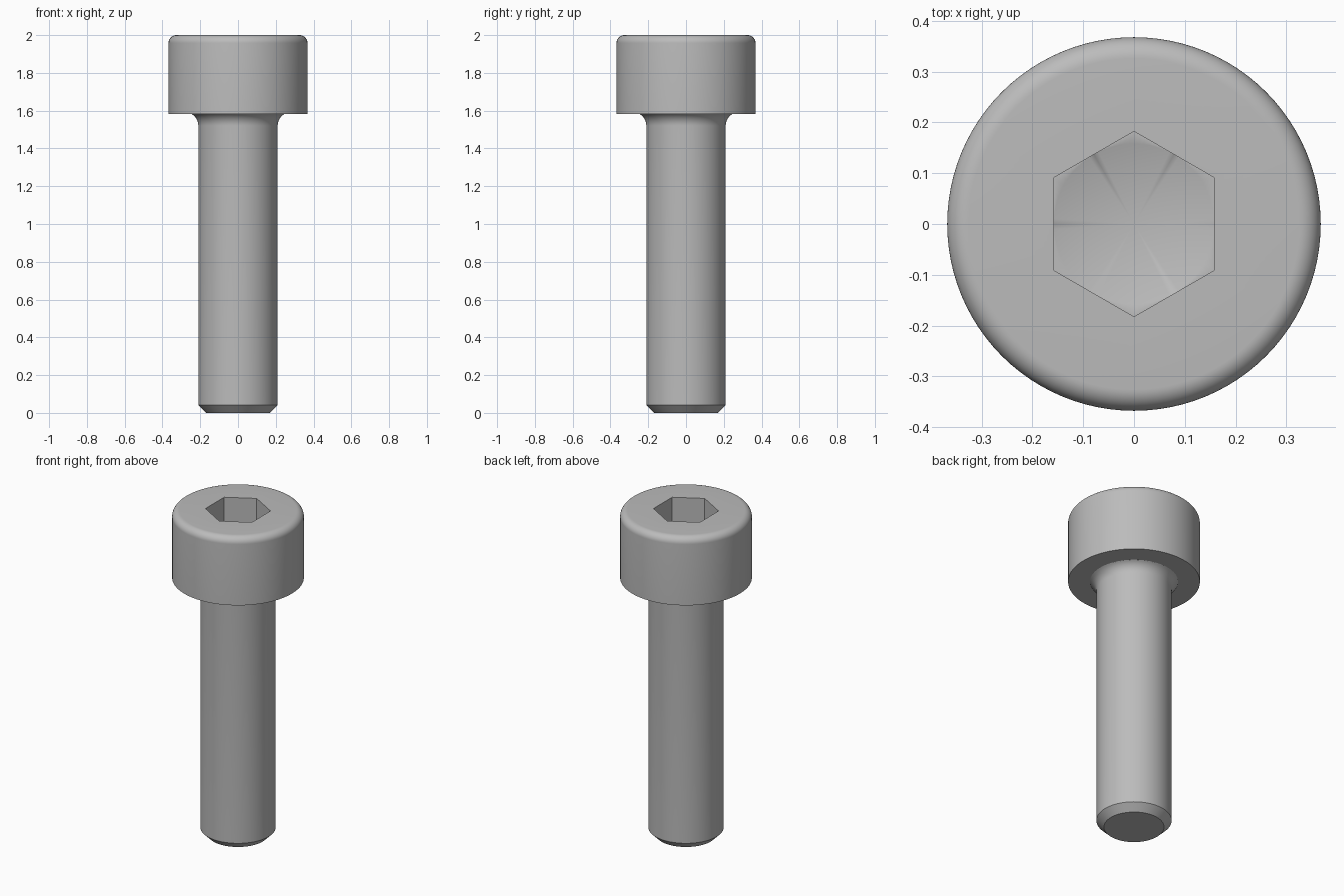
import bpy, bmesh, math

if "Cube" in bpy.data.objects:
    bpy.data.objects.remove(bpy.data.objects["Cube"])

SEG = 96            # divisible by 12 so hexagon corners land on vertices
HEAD_R, SHAFT_R, HEAD_Z, TOP = 0.368, 0.21, 1.582, 2.0
HEX = 0.158         # socket half width across flats
SOCKET_Z, TIP_Z = 1.79, 1.70


def round_r(r):
    return lambda a: r


def hex_r(a):
    # hexagon with flats facing +-x and corners on +-y
    d = (a + math.pi / 6) % (math.pi / 3) - math.pi / 6
    return HEX / math.cos(d)


def arc(cx, cz, r, a0, a1, n):
    angles = [math.radians(a0 + (a1 - a0) * i / n) for i in range(n + 1)]
    return [(round_r(cx + r * math.cos(t)), cz + r * math.sin(t)) for t in angles]


# Rings from the tip of the shank up to the head and down into the socket
rings = [(round_r(0.168), 0.0), (round_r(SHAFT_R), 0.042)]
rings += arc(SHAFT_R + 0.072, HEAD_Z - 0.062, 0.072, 180, 120, 8)     # neck fillet
rings += [(round_r(HEAD_R), HEAD_Z)]                                   # bearing face
rings += arc(HEAD_R - 0.042, TOP - 0.042, 0.042, 0, 90, 10)            # rounded rim
rings += [(hex_r, TOP), (hex_r, SOCKET_Z), (round_r(HEX), SOCKET_Z)]   # hex socket

bm = bmesh.new()
loops = []
for radius, z in rings:
    loop = []
    for i in range(SEG):
        a = 2 * math.pi * i / SEG
        r = radius(a)
        loop.append(bm.verts.new((r * math.cos(a), r * math.sin(a), z)))
    loops.append(loop)
for lo, hi in zip(loops, loops[1:]):
    for i in range(SEG):
        j = (i + 1) % SEG
        bm.faces.new((lo[i], lo[j], hi[j], hi[i]))

# Flat shank end and conical socket bottom
bm.faces.new(loops[0][::-1])
tip = bm.verts.new((0, 0, TIP_Z))
for i in range(SEG):
    bm.faces.new((loops[-1][i], loops[-1][(i + 1) % SEG], tip))

bmesh.ops.remove_doubles(bm, verts=bm.verts[:], dist=1e-5)
bmesh.ops.recalc_face_normals(bm, faces=bm.faces[:])
mesh = bpy.data.meshes.new("socket_head_screw")
bm.to_mesh(mesh)
bm.free()

screw = bpy.data.objects.new("socket_head_screw", mesh)
bpy.context.collection.objects.link(screw)
steel = bpy.data.materials.new("grey_steel")
steel.diffuse_color = (0.5, 0.5, 0.5, 1)
steel.use_nodes = True
steel.node_tree.nodes["Principled BSDF"].inputs["Base Color"].default_value = steel.diffuse_color
mesh.materials.append(steel)

bpy.context.view_layer.objects.active = screw
screw.select_set(True)
bpy.ops.object.shade_smooth_by_angle(angle=math.radians(30))
